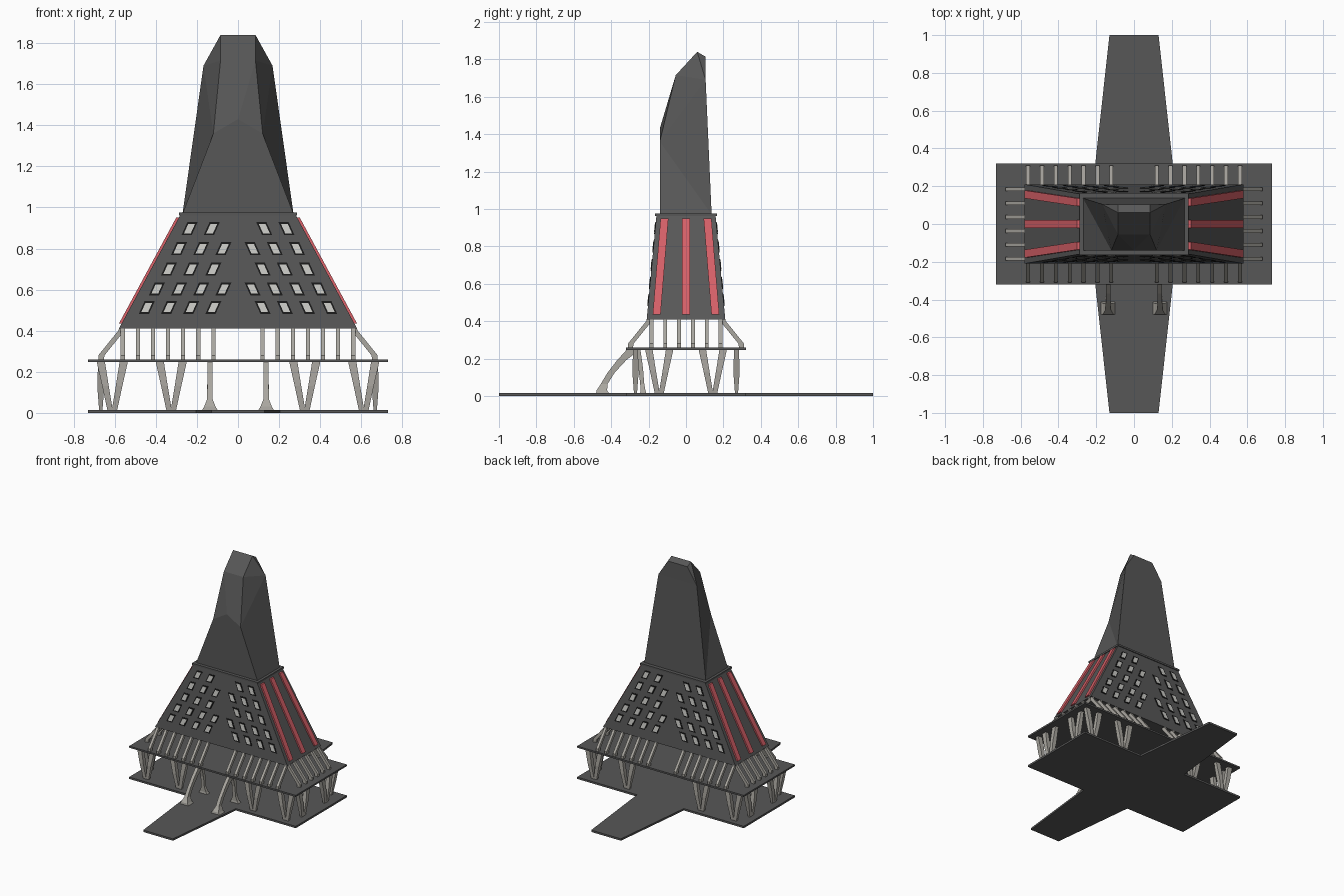
import bpy, bmesh

if "Cube" in bpy.data.objects:
    bpy.data.objects.remove(bpy.data.objects["Cube"])


def material(name, rgb):
    m = bpy.data.materials.new(name)
    m.diffuse_color = (*rgb, 1)
    m.use_nodes = True
    m.node_tree.nodes["Principled BSDF"].inputs["Base Color"].default_value = m.diffuse_color
    return m


DARK = material("dark_grey", (0.095, 0.095, 0.095))
STONE = material("warm_grey", (0.40, 0.385, 0.35))
RED = material("red", (0.66, 0.115, 0.135))
BLACK = material("black", (0.01, 0.01, 0.01))
PANE = material("pale_glass", (0.60, 0.60, 0.57))


def finish(name, bm, mat):
    bmesh.ops.recalc_face_normals(bm, faces=bm.faces)
    me = bpy.data.meshes.new(name)
    bm.to_mesh(me)
    bm.free()
    me.materials.append(mat)
    ob = bpy.data.objects.new(name, me)
    bpy.context.collection.objects.link(ob)
    return ob


def loft(bm, rings):
    """Stack of horizontal rectangles: (centre x, centre y, z, half x, half y)."""
    prev = first = None
    for cx, cy, z, hx, hy in rings:
        ring = [bm.verts.new((cx + a * hx, cy + b * hy, z))
                for a, b in ((-1, -1), (1, -1), (1, 1), (-1, 1))]
        if prev:
            for i in range(4):
                j = (i + 1) % 4
                bm.faces.new((prev[i], prev[j], ring[j], ring[i]))
        first = first or ring
        prev = ring
    bm.faces.new(first)
    bm.faces.new(prev)


def part(name, mat, stacks):
    bm = bmesh.new()
    for s in stacks:
        loft(bm, s)
    return finish(name, bm, mat)


# cross-shaped base plate
bm = bmesh.new()
quarter = [(0.73, 0.32), (0.205, 0.32), (0.13, 1.0)]
outline = (quarter + [(-x, y) for x, y in reversed(quarter)]
           + [(-x, -y) for x, y in quarter] + [(x, -y) for x, y in reversed(quarter)])
face = bm.faces.new([bm.verts.new((x, y, 0)) for x, y in outline])
ext = bmesh.ops.extrude_face_region(bm, geom=[face])
bmesh.ops.translate(bm, vec=(0, 0, 0.015),
                    verts=[v for v in ext["geom"] if isinstance(v, bmesh.types.BMVert)])
finish("base_plate", bm, DARK)

# deck, sloped body and cap
part("deck", DARK, [[(0, 0, 0.247, 0.73, 0.32), (0, 0, 0.26, 0.73, 0.32)]])
Z0, Z1 = 0.41, 0.965


def wall_x(z):
    return 0.58 - 0.30 * (z - Z0) / (Z1 - Z0)


def wall_y(z):
    return 0.21 - 0.052 * (z - Z0) / (Z1 - Z0)


part("body", DARK, [[(0, 0, z, wall_x(z), wall_y(z)) for z in (Z0, Z1)]])
part("cap_plate", DARK, [[(0, 0, 0.962, 0.288, 0.165), (0, 0, 0.976, 0.288, 0.165)]])

# faceted tower: right-hand points are mirrored to the left
right = [(0.27, -0.14, 0.97), (0.27, 0.137, 0.97), (0.12, -0.14, 1.36),
         (0.168, 0.105, 1.69), (0.085, -0.055, 1.715), (0.085, 0.06, 1.84),
         (0.085, 0.103, 1.815)]
bm = bmesh.new()
R = [bm.verts.new(p) for p in right]
L = [bm.verts.new((-x, y, z)) for x, y, z in right]
mid = bm.verts.new((0, -0.14, 1.43))
for S in (R, L):
    for f in ((0, 1, 2), (1, 3, 2), (2, 3, 4), (3, 5, 4), (3, 6, 5)):
        bm.faces.new([S[i] for i in f])
    bm.faces.new((S[2], S[4], mid))
bm.faces.new((R[4], L[4], mid))
bm.faces.new((L[0], R[0], R[2], mid, L[2]))
bm.faces.new((L[4], R[4], R[5], L[5]))
bm.faces.new((L[5], R[5], R[6], L[6]))
bm.faces.new((L[6], R[6], R[3], L[3]))
bm.faces.new((L[3], R[3], R[1], L[1]))
bm.faces.new((L[0], R[0], R[1], L[1]))
finish("tower", bm, DARK)

# slanted windows on front and back
frames, panes = [], []
rows = [(0.897, 0.128, 2), (0.80, 0.071, 3), (0.70, 0.120, 3), (0.603, 0.071, 4), (0.513, 0.120, 4)]
for z, x0, n in rows:
    for i in range(n):
        for sx in (-1, 1):
            for sy in (-1, 1):
                def plate(hz, hx, hy):
                    return [(sx * (x0 + 0.108 * i - 0.45 * d), sy * wall_y(z + d), z + d, hx, hy)
                            for d in (-hz, hz)]
                frames.append(plate(0.032, 0.025, 0.003))
                panes.append(plate(0.023, 0.0165, 0.0045))
part("window_frames", BLACK, frames)
part("window_panes", PANE, panes)

# red stripes on the sloped ends
stripes = []
for sx in (-1, 1):
    for k in (-1, 0, 1):
        stripes.append([(sx * wall_x(z), k * y, z, 0.013, 0.021)
                        for z, y in ((0.435, 0.157), (0.95, 0.115))])
part("red_stripes", RED, stripes)

# slanted struts between body and deck
struts = []
for s in (-1, 1):
    for sx in (-1, 1):
        for i in range(7):
            x = sx * (0.12 + 0.0735 * i)
            struts.append([(x, s * y, z, 0.010, h) for y, z, h in
                           ((0.297, 0.255, 0.013), (0.295, 0.28, 0.015), (0.198, 0.40, 0.015), (0.195, 0.415, 0.012))])
    for i in range(6):
        y = -0.184 + 0.0736 * i
        struts.append([(s * x, y, z, h, 0.010) for x, z, h in
                       ((0.667, 0.255, 0.013), (0.665, 0.28, 0.015), (0.568, 0.40, 0.015), (0.565, 0.415, 0.012))])
part("deck_struts", STONE, struts)

# V-shaped legs under the deck
legs = []
for sx in (-1, 1):
    for sy in (-1, 1):
        for d in (-1, 1):
            for cx in (0.325, 0.612):
                legs.append([(sx * cx + d * o, sy * 0.27, z, w, t) for z, o, w, t in
                             ((0.01, 0.010, 0.013, 0.008), (0.13, 0.033, 0.016, 0.017), (0.25, 0.056, 0.020, 0.013))])
            legs.append([(sx * 0.668, sy * 0.143 + d * o, z, t, w) for z, o, w, t in
                         ((0.01, 0.010, 0.013, 0.008), (0.13, 0.033, 0.016, 0.017), (0.25, 0.056, 0.020, 0.013))])
part("v_legs", STONE, legs)

# curved entrance legs with flared feet, front only
curved = []
for sx in (-1, 1):
    x = sx * 0.137
    curved.append([(x, -0.445, 0.01, 0.04, 0.036), (x, -0.45, 0.03, 0.028, 0.028),
                   (x, -0.437, 0.065, 0.014, 0.018), (x, -0.40, 0.125, 0.0125, 0.019),
                   (x, -0.345, 0.19, 0.0125, 0.024), (x, -0.28, 0.25, 0.0125, 0.035)])
    curved.append([(x, -0.228, 0.01, 0.04, 0.018), (x, -0.23, 0.03, 0.027, 0.013),
                   (x, -0.234, 0.065, 0.014, 0.011), (x, -0.242, 0.15, 0.0125, 0.012),
                   (x, -0.262, 0.25, 0.0125, 0.018)])
part("curved_entrance_legs", STONE, curved)
